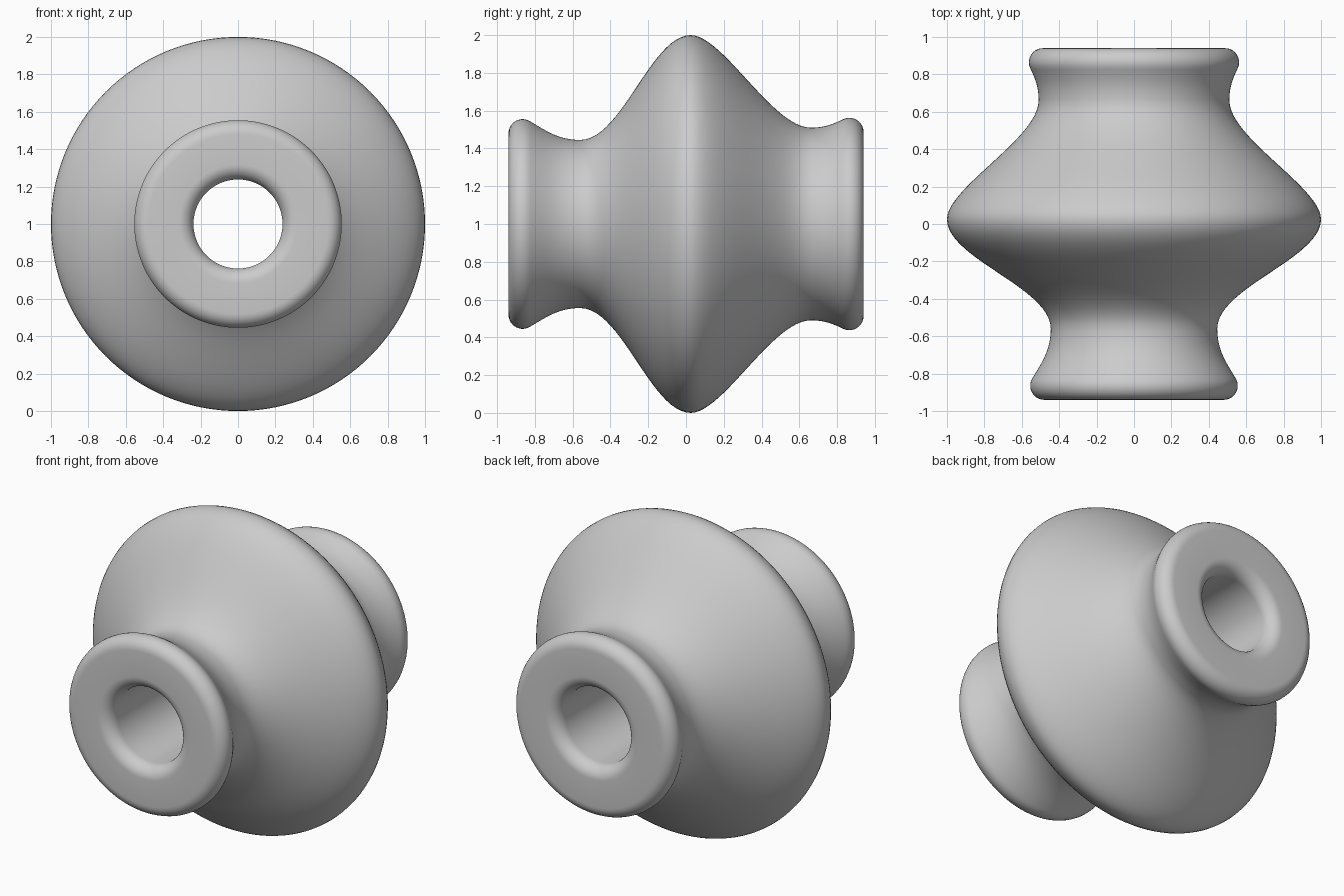
import bpy, bmesh, math
from mathutils import Vector, Matrix
from mathutils.geometry import interpolate_bezier

cube = bpy.data.objects.get("Cube")
if cube:
    bpy.data.objects.remove(cube)

HALF = 0.94      # half length along the axis
BORE = 0.238     # radius of the through hole
FILLET = 0.08    # rounding at the mouth of the hole
LIP = 0.075      # rounding of the end flanges
STEPS = 128


def arc(y, r, radius, start, end, count=10):
    """Profile points on a circle; 0 degrees is +y, 90 is outward."""
    angles = [math.radians(start + (end - start) * i / count) for i in range(count + 1)]
    return [(y + radius * math.cos(a), r + radius * math.sin(a)) for a in angles]


def curve(a, b, c, d, count=24):
    """Inner points of a Bezier stretch of the profile."""
    pts = interpolate_bezier(*(Vector((*p, 0)) for p in (a, b, c, d)), count)
    return [(p.x, p.y) for p in pts[1:-1]]


# Closed cross-section as (distance along axis, radius)
front_lip = arc(-HALF + LIP, 0.48, LIP, 180, 60)
back_lip = arc(HALF - LIP, 0.487, LIP, 115, 0)
front_waist, crest, back_waist = (-0.56, 0.445), (0.025, 1.0), (0.66, 0.51)
profile = front_lip
profile += curve(front_lip[-1], (-0.75, 0.50), (-0.68, 0.445), front_waist)
profile += [front_waist]
profile += curve(front_waist, (-0.34, 0.445), (-0.185, 1.0), crest)
profile += [crest]
profile += curve(crest, (0.195, 1.0), (0.46, 0.51), back_waist)
profile += [back_waist]
profile += curve(back_waist, (0.73, 0.51), (0.77, 0.525), back_lip[0])
profile += back_lip
profile += arc(HALF - FILLET, BORE + FILLET, FILLET, 0, -90)
profile += arc(-HALF + FILLET, BORE + FILLET, FILLET, 270, 180)

# Turn the section around the y axis
bm = bmesh.new()
verts = [bm.verts.new((0, y, r)) for y, r in profile]
edges = [bm.edges.new((v, verts[(i + 1) % len(verts)])) for i, v in enumerate(verts)]
bmesh.ops.spin(bm, geom=verts + edges, cent=(0, 0, 0), axis=(0, 1, 0),
               angle=math.tau, steps=STEPS, use_merge=True)
bmesh.ops.remove_doubles(bm, verts=bm.verts, dist=0.0001)
bmesh.ops.recalc_face_normals(bm, faces=bm.faces)
bm.transform(Matrix.Translation((0, 0, 1)))
mesh = bpy.data.meshes.new("flared_bushing")
bm.to_mesh(mesh)
bm.free()
bushing = bpy.data.objects.new("flared_bushing", mesh)
bpy.context.collection.objects.link(bushing)

# Plain grey finish
grey = bpy.data.materials.new("light_grey")
grey.use_nodes = True
colour = (0.6, 0.6, 0.6, 1)
grey.diffuse_color = colour
grey.node_tree.nodes["Principled BSDF"].inputs["Base Color"].default_value = colour
mesh.materials.append(grey)

bpy.ops.object.select_all(action='DESELECT')
bushing.select_set(True)
bpy.context.view_layer.objects.active = bushing
bpy.ops.object.shade_smooth_by_angle(angle=math.radians(40))
